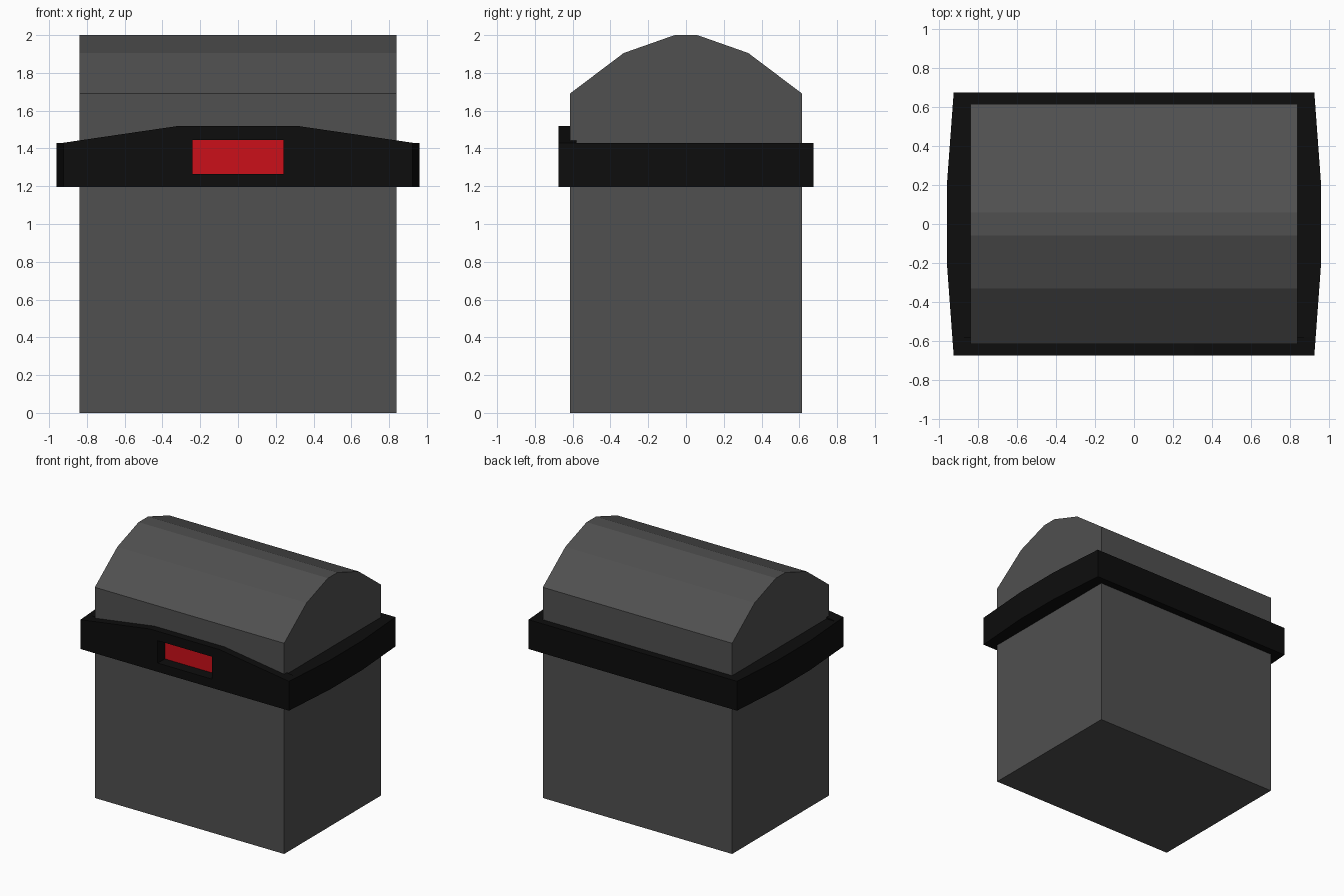
import bpy, bmesh
from mathutils import Vector

if "Cube" in bpy.data.objects:
    bpy.data.objects.remove(bpy.data.objects["Cube"])


def material(name, rgb):
    m = bpy.data.materials.new(name)
    m.diffuse_color = (*rgb, 1)
    m.use_nodes = True
    m.node_tree.nodes["Principled BSDF"].inputs["Base Color"].default_value = m.diffuse_color
    return m


grey = material("dark_grey", (0.08, 0.08, 0.08))
black = material("black", (0.004, 0.004, 0.004))
red = material("red", (0.6, 0.005, 0.01))


def prism(name, outline, sweep, mat=None):
    """Extrude a closed 3D outline along a vector."""
    bm = bmesh.new()
    face = bm.faces.new([bm.verts.new(p) for p in outline])
    ext = bmesh.ops.extrude_face_region(bm, geom=[face])
    moved = [v for v in ext["geom"] if isinstance(v, bmesh.types.BMVert)]
    bmesh.ops.translate(bm, verts=moved, vec=Vector(sweep))
    bmesh.ops.recalc_face_normals(bm, faces=bm.faces)
    me = bpy.data.meshes.new(name)
    bm.to_mesh(me)
    bm.free()
    ob = bpy.data.objects.new(name, me)
    bpy.context.collection.objects.link(ob)
    if mat:
        me.materials.append(mat)
    return ob


def box(name, x, y0, y1, z0, z1, mat=None):
    return prism(name, [(-x, y0, z0), (x, y0, z0), (x, y1, z0), (-x, y1, z0)],
                 (0, 0, z1 - z0), mat)


def cut(ob, cutter):
    cutter.hide_render = True
    cutter.hide_set(True)
    mod = ob.modifiers.new("cut", "BOOLEAN")
    mod.operation = "DIFFERENCE"
    mod.solver = "EXACT"
    mod.object = cutter


# Body with faceted barrel top
half = [(0.615, 0), (0.615, 1.69), (0.33, 1.905), (0.06, 2.0)]
profile = half + [(-y, z) for y, z in reversed(half)]
body = prism("body", [(-0.84, y, z) for y, z in profile], (1.68, 0, 0), grey)

# Rim band with slightly bowed sides
side = [(0.925, -0.675), (0.96, -0.2), (0.96, 0.2), (0.925, 0.675)]
plan = side + [(-x, -y) for x, y in side]
band = prism("rim_band", [(x, y, 1.195) for x, y in plan], (0, 0, 0.235), black)
cut(band, box("band_core_cutter", 0.82, -0.575, 0.59, 1.1, 1.6))

# Raised crest along the front of the band
crest = prism("front_crest",
              [(x, -0.675, z) for x, z in
               [(-0.925, 1.43), (0.925, 1.43), (0.31, 1.52), (-0.31, 1.52)]],
              (0, 0.095, 0), black)

# Recessed pocket with red panel
pocket = box("pocket_cutter", 0.24, -0.8, -0.5, 1.265, 1.445)
cut(band, pocket)
cut(crest, pocket)
cut(body, box("body_pocket_cutter", 0.25, -0.8, -0.56, 1.255, 1.455))
box("red_panel", 0.248, -0.585, -0.562, 1.257, 1.453, red)
